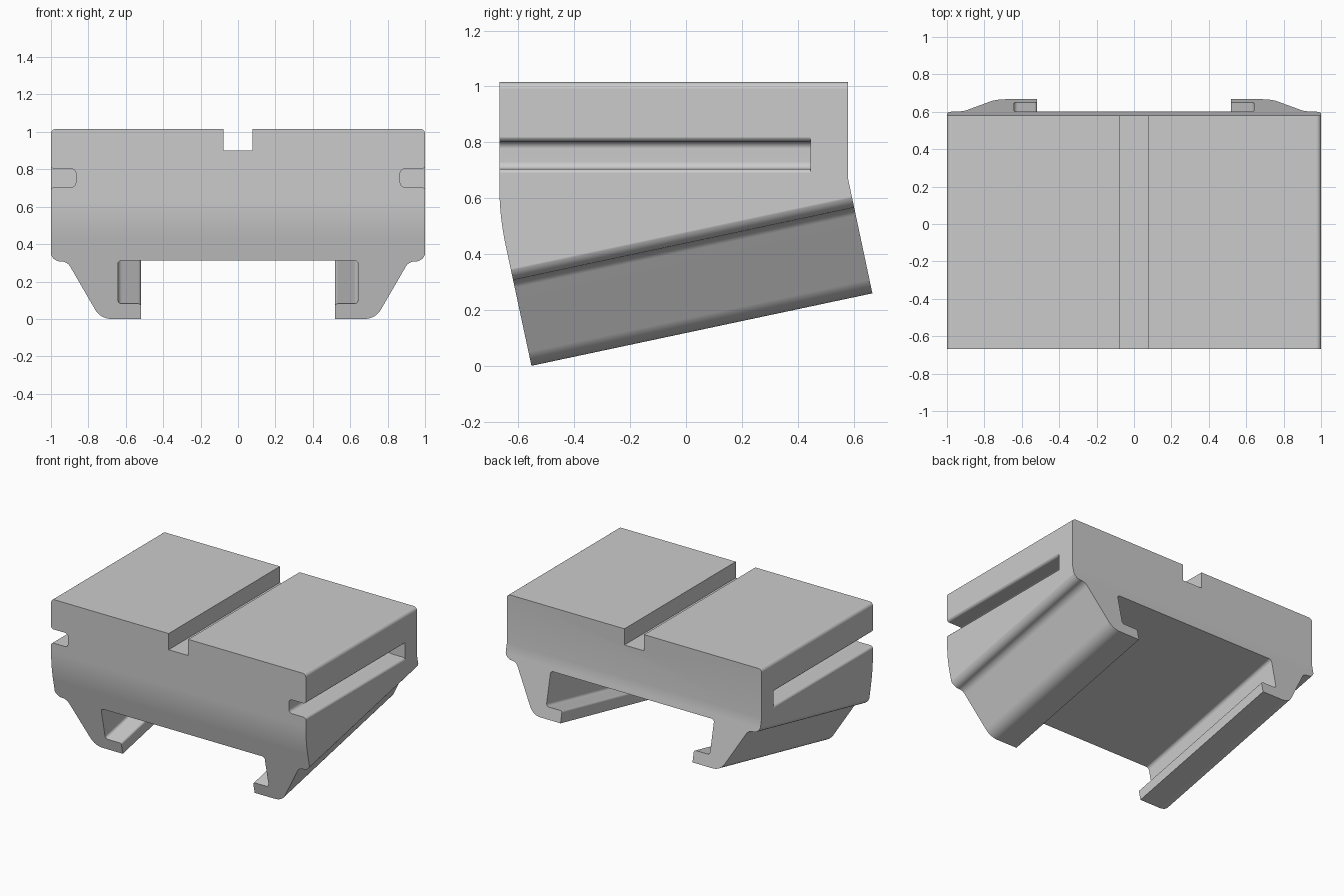
import bpy, bmesh
from math import radians, sin, cos, tan
from mathutils import Vector, Matrix

if "Cube" in bpy.data.objects:
    bpy.data.objects.remove(bpy.data.objects["Cube"], do_unlink=True)

TILT = radians(12)
S, C = sin(TILT), cos(TILT)
FOOT = Vector((0, -0.553, 0))      # lowest front edge of the clamp


def frame(u, v, w, origin=(0, 0, 0)):
    """Matrix that puts a profile on axes u, v and extrudes it along w."""
    m = Matrix((u, v, w)).transposed().to_4x4()
    m.translation = origin
    return m


ACROSS = frame((0, 1, 0), (0, 0, 1), (1, 0, 0))
ALONG = frame((1, 0, 0), (0, 0, 1), (0, 1, 0))
TILTED = frame((1, 0, 0), (0, -S, C), (0, C, S), FOOT)


def rounded(points, steps=8):
    """Round the corners of a profile given as (a, b, radius)."""
    out = []
    for i, (a, b, r) in enumerate(points):
        p = Vector((a, b))
        if not r:
            out.append(p)
            continue
        d0 = (Vector(points[i - 1][:2]) - p).normalized()
        d1 = (Vector(points[(i + 1) % len(points)][:2]) - p).normalized()
        half = d0.angle(d1) / 2
        center = p + (d0 + d1).normalized() * (r / sin(half))
        start = p + d0 * (r / tan(half)) - center
        end = p + d1 * (r / tan(half)) - center
        for k in range(steps + 1):
            out.append(center + start.lerp(end, k / steps).normalized() * r)
    return out


def prism(name, points, matrix, w0, w1):
    """Closed solid from a profile, with all faces pointing outward."""
    bm = bmesh.new()
    outline = rounded(points)
    count = len(outline)
    near, far = ([bm.verts.new((p.x, p.y, w)) for p in outline] for w in (w0, w1))
    bm.faces.new(near[::-1])
    bm.faces.new(far)
    for i in range(count):
        j = (i + 1) % count
        bm.faces.new((near[i], near[j], far[j], far[i]))
    bm.transform(matrix)
    bm.normal_update()
    if bm.calc_volume(signed=True) < 0:
        bmesh.ops.reverse_faces(bm, faces=bm.faces)
    mesh = bpy.data.meshes.new(name)
    bm.to_mesh(mesh)
    bm.free()
    obj = bpy.data.objects.new(name, mesh)
    bpy.context.collection.objects.link(obj)
    return obj


def mirrored(half):
    """Complete a right-half profile with its mirror image."""
    return half + [(-a, b, r) for a, b, r in reversed(half)]


# Side silhouette: upright block bending into the tilted clamp
body = prism("clamp_body", [
    (FOOT.y + 0.1 * S, -0.1 * C, 0),
    (0.667 + 0.1 * S, 0.26 - 0.1 * C, 0),
    (0.58, 0.67, 0),
    (0.58, 1.1, 0),
    (-0.668, 1.1, 0),
    (-0.668, 0.536, 1.0)], ACROSS, -1.2, 1.2)

# Block outline with softened top edges
block = prism("block_outline", mirrored([
    (1, -0.5, 0), (1, 1.015, 0.025)]), ALONG, -1.5, 1.5)

# Clamp outline with sloping outer jaws
jaws = prism("jaw_outline", mirrored([
    (0.735, 0, 0.1), (0.913, 0.314, 0.055), (1.001, 0.314, 0.053), (1.02, 2, 0)]),
    TILTED, -1.5, 2)

# Hooked channel between the jaws
channel = prism("channel_cutter", mirrored([
    (0.518, -0.3, 0), (0.518, 0.083, 0.015),
    (0.642, 0.083, 0.02), (0.642, 0.32, 0.02)]), TILTED, -1.5, 2)

# Groove along the top
groove = prism("top_groove_cutter", mirrored([
    (0.077, 0.9, 0), (0.077, 1.3, 0)]), ALONG, -1.5, 1.5)

# Blind grooves in both sides, open at the front, with rounded lips
slots = [prism("side_groove_cutter", [
    (s * 1.2, 0.65, 0), (s * 1.001, 0.65, 0), (s * 1.001, 0.705, 0.02),
    (s * 0.867, 0.705, 0.025), (s * 0.867, 0.803, 0.025),
    (s * 1.001, 0.803, 0.02), (s * 1.001, 0.86, 0), (s * 1.2, 0.86, 0)],
    ALONG, -1.5, 0.446) for s in (1, -1)]

cutters = [(block, "INTERSECT"), (jaws, "INTERSECT"), (channel, "DIFFERENCE"),
           (groove, "DIFFERENCE")] + [(s, "DIFFERENCE") for s in slots]
for cutter, operation in cutters:
    cutter.hide_render = True
    mod = body.modifiers.new(cutter.name, "BOOLEAN")
    mod.operation, mod.solver, mod.object = operation, "EXACT", cutter

# Bake the cuts and drop the helpers
shape = bpy.data.meshes.new_from_object(
    body.evaluated_get(bpy.context.evaluated_depsgraph_get()))
body.modifiers.clear()
body.data = shape
for cutter, _ in cutters:
    bpy.data.objects.remove(cutter, do_unlink=True)

# Single grey plastic colour
grey = bpy.data.materials.new("light_grey")
grey.use_nodes = True
color = (0.6, 0.6, 0.6, 1)
grey.diffuse_color = color
grey.node_tree.nodes["Principled BSDF"].inputs["Base Color"].default_value = color
shape.materials.clear()
shape.materials.append(grey)

# Smooth curves, sharp creases
bpy.ops.object.select_all(action="DESELECT")
body.select_set(True)
bpy.context.view_layer.objects.active = body
bpy.ops.object.shade_smooth_by_angle(angle=radians(30))
weighted = body.modifiers.new("clean_shading", "WEIGHTED_NORMAL")
weighted.keep_sharp = True
